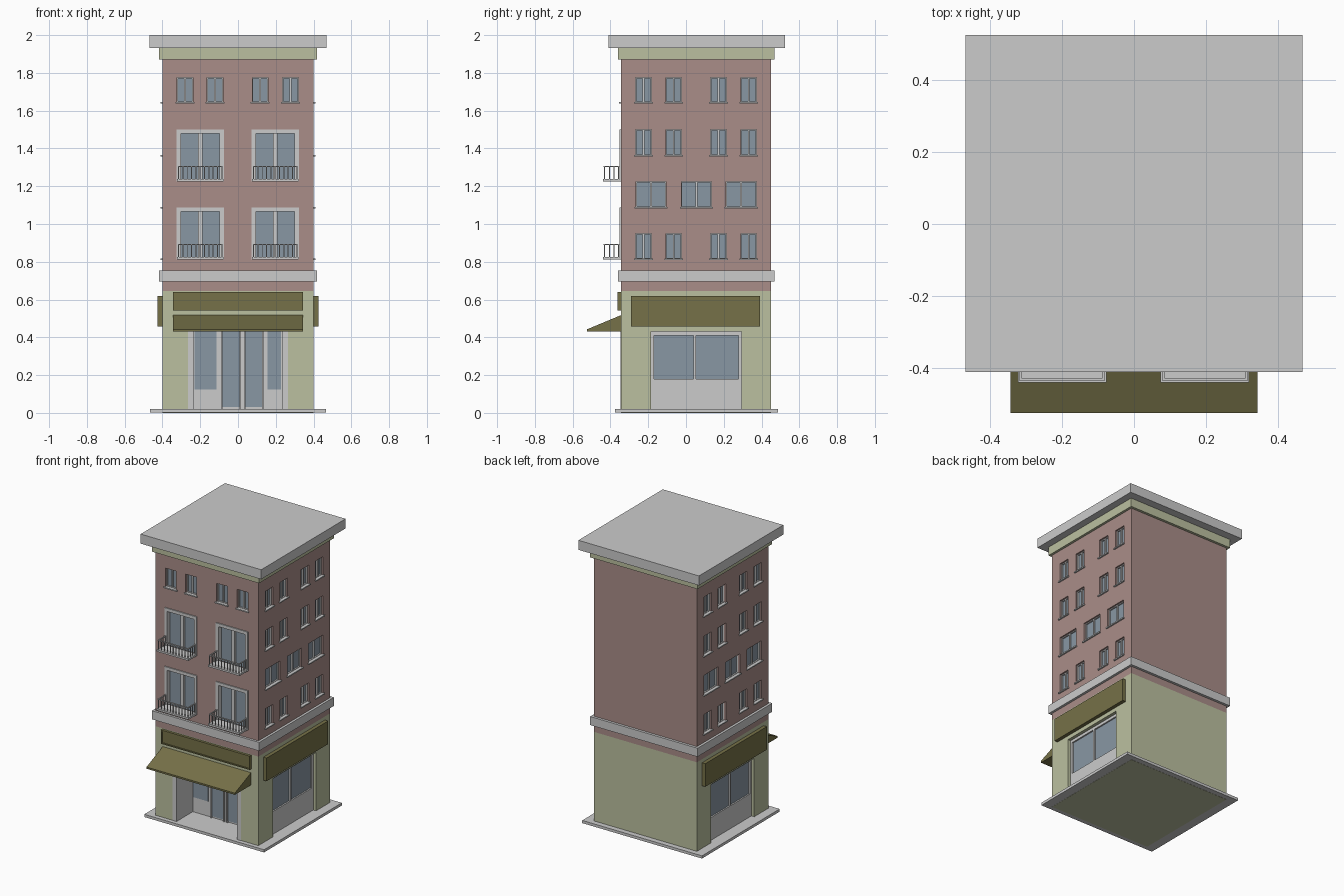
import bpy, bmesh
from mathutils import Matrix, Vector

if "Cube" in bpy.data.objects:
    bpy.data.objects.remove(bpy.data.objects["Cube"])


def material(name, rgb):
    m = bpy.data.materials.new(name)
    m.diffuse_color = (*rgb, 1)
    m.use_nodes = True
    m.node_tree.nodes["Principled BSDF"].inputs["Base Color"].default_value = m.diffuse_color
    return m


BRICK = material("brick", (0.40, 0.27, 0.25))
OLIVE = material("olive_render", (0.50, 0.53, 0.35))
SIGN = material("dark_olive", (0.18, 0.165, 0.065))
GLASS = material("glass", (0.25, 0.31, 0.37))
FRONT, RIGHT, LEFT = 0, 1, -1


def link(name, bm, mat=None):
    me = bpy.data.meshes.new(name)
    bm.to_mesh(me)
    bm.free()
    ob = bpy.data.objects.new(name, me)
    bpy.context.collection.objects.link(ob)
    if mat:
        me.materials.append(mat)
    return ob


def boxes(name, items, mat=None):
    """One object from boxes given as (x0, x1, y0, y1, z0, z1)."""
    bm = bmesh.new()
    for b in items:
        lo = Vector([min(b[i], b[i + 1]) for i in (0, 2, 4)])
        hi = Vector([max(b[i], b[i + 1]) for i in (0, 2, 4)])
        bmesh.ops.create_cube(bm, size=1, matrix=Matrix.Translation((lo + hi) / 2)
                              @ Matrix.Diagonal((*(hi - lo), 1)))
    return link(name, bm, mat)


def on_wall(wall, u0, u1, d0, d1, z0, z1):
    """Box on a wall: u along it, d outward from its surface."""
    if wall == FRONT:
        return (u0, u1, -0.345 - d0, -0.345 - d1, z0, z1)
    return (wall * (0.4 + d0), wall * (0.4 + d1), u0, u1, z0, z1)


def carve(ob, name, items):
    cutter = boxes(name, items)
    cutter.hide_render = True
    cutter.hide_viewport = False
    cutter.display_type = 'WIRE'
    mod = ob.modifiers.new("openings", 'BOOLEAN')
    mod.operation, mod.solver, mod.object = 'DIFFERENCE', 'EXACT', cutter


upper_cuts, ground_cuts, glass, frames, sills = [], [], [], [], []


def small_window(wall, u0, u1, z0, z1):
    upper_cuts.append(on_wall(wall, u0, u1, -0.03, 0.02, z0, z1))
    glass.append(on_wall(wall, u0, u1, -0.031, -0.022, z0, z1))
    m, w = (u0 + u1) / 2, 0.005
    for a, b in ((u0, u0 + w), (m - w, m + w), (u1 - w, u1)):
        frames.append(on_wall(wall, a, b, -0.03, -0.012, z0, z1))
    for a, b in ((z0, z0 + w), (z1 - w, z1)):
        frames.append(on_wall(wall, u0, u1, -0.03, -0.012, a, b))
    sills.append(on_wall(wall, u0 - 0.008, u1 + 0.008, -0.02, 0.01, z0 - 0.006, z0 + 0.002))


# Small windows on the front top floor and both sides
for c in (-0.28, -0.1225, 0.1175, 0.2775):
    small_window(FRONT, c - 0.042, c + 0.042, 1.643, 1.775)
for side in (LEFT, RIGHT):
    for z0, z1 in ((0.815, 0.95), (1.363, 1.5), (1.643, 1.775)):
        for c in (-0.225, -0.065, 0.172, 0.332):
            small_window(side, c - 0.042, c + 0.042, z0, z1)
    for c in (-0.185, 0.055, 0.292):
        small_window(side, c - 0.08, c + 0.08, 1.088, 1.225)

# Tall balcony windows with railings
slabs, rails = [], []
for c in (-0.2, 0.197):
    for z in (0.812, 1.225):
        t = z + 0.275
        upper_cuts.append(on_wall(FRONT, c - 0.104, c + 0.104, -0.035, 0.02, z, t - 0.02))
        glass.append(on_wall(FRONT, c - 0.104, c + 0.104, -0.036, -0.026, z, t - 0.02))
        for a, b in ((-0.125, -0.103), (0.103, 0.125)):
            frames.append(on_wall(FRONT, c + a, c + b, -0.03, 0.007, z, t))
        frames.append(on_wall(FRONT, c - 0.103, c + 0.103, -0.03, 0.007, t - 0.022, t))
        frames.append(on_wall(FRONT, c - 0.011, c + 0.011, -0.03, -0.01, z, t - 0.02))
        slabs.append(on_wall(FRONT, c - 0.123, c + 0.123, 0, 0.095, z, z + 0.013))
        top, r = z + 0.076, 0.0025
        rails.append(on_wall(FRONT, c - 0.118, c + 0.118, 0.084, 0.091, top, top + 0.006))
        for s in (-1, 1):
            u = c + s * 0.1145
            rails.append(on_wall(FRONT, u - 0.0035, u + 0.0035, 0, 0.084, top, top + 0.006))
            for d in (0.012, 0.036, 0.06):
                rails.append(on_wall(FRONT, u - r, u + r, d - r, d + r, z + 0.01, top))
        for i in range(11):
            u = c - 0.1145 + i * 0.0229
            rails.append(on_wall(FRONT, u - r, u + r, 0.085, 0.09, z + 0.01, top))
boxes("balcony_slabs", slabs)
boxes("balcony_railings", rails)

# Recessed shop entrance: side walls, back panel, ceiling, doors and windows
ground_cuts.append((-0.265, 0.265, -0.40, -0.15, 0.012, 0.45))
shop = [(s * 0.235, s * 0.266, -0.347, -0.15, 0.018, 0.45) for s in (-1, 1)]
shop.append((-0.236, 0.236, -0.165, -0.149, 0.018, 0.45))
for a in (-0.09, 0.008, 0.033, 0.128):
    shop.append((a, a + 0.008, -0.178, -0.16, 0.02, 0.44))
shop.append((-0.236, 0.236, -0.345, -0.16, 0.44, 0.452))
glass += [(-0.23, -0.115, -0.169, -0.16, 0.125, 0.44),
          (0.155, 0.228, -0.169, -0.16, 0.125, 0.44),
          (-0.084, 0.008, -0.169, -0.16, 0.03, 0.44),
          (0.039, 0.13, -0.169, -0.16, 0.03, 0.44)]
boxes("shop_entrance", shop)

# Side display windows
display = []
for side in (LEFT, RIGHT):
    ground_cuts.append(on_wall(side, -0.185, 0.295, -0.045, 0.03, 0.012, 0.43))
    for u0, u1, z0, z1 in ((-0.185, 0.295, 0.018, 0.18), (-0.185, 0.295, 0.41, 0.431),
                           (-0.185, -0.17, 0.18, 0.41), (0.04, 0.052, 0.18, 0.41),
                           (0.277, 0.295, 0.18, 0.41)):
        display.append(on_wall(side, u0, u1, -0.046, -0.022, z0, z1))
    glass.append(on_wall(side, -0.175, 0.28, -0.046, -0.032, 0.175, 0.415))
boxes("display_window_frames", display)

# Main walls with their openings
upper = boxes("upper_walls", [(-0.4, 0.4, -0.345, 0.45, 0.645, 1.88)], BRICK)
carve(upper, "upper_cutter", upper_cuts)
ground = boxes("ground_floor_walls", [(-0.4, 0.4, -0.345, 0.45, 0, 0.645)], OLIVE)
carve(ground, "ground_cutter", ground_cuts)
boxes("window_glass", glass, GLASS)
boxes("window_frames", frames)
boxes("window_sills", sills)

# Base, floor band, cornice and roof
boxes("base_slab", [(-0.465, 0.465, -0.375, 0.487, 0.001, 0.02)])
boxes("floor_band", [(-0.417, 0.417, -0.361, 0.468, 0.695, 0.755)])
boxes("cornice", [(-0.417, 0.417, -0.361, 0.468, 1.872, 1.935)], OLIVE)
boxes("roof_slab", [(-0.468, 0.468, -0.411, 0.525, 1.933, 2.0)])

# Blank sign boards: front board with a raised rim, plain side boards
sign = [on_wall(FRONT, -0.345, 0.345, 0, 0.012, 0.543, 0.64)]
for z in (0.543, 0.632):
    sign.append(on_wall(FRONT, -0.345, 0.345, 0.01, 0.018, z, z + 0.008))
for u in (-0.345, 0.337):
    sign.append(on_wall(FRONT, u, u + 0.008, 0.01, 0.018, 0.55, 0.633))
boxes("front_sign_board", sign, SIGN)
boxes("side_sign_boards", [on_wall(s, -0.29, 0.393, 0, 0.025, 0.458, 0.62)
                           for s in (LEFT, RIGHT)], SIGN)

# Sloped awning extruded from its side profile
bm = bmesh.new()
profile = ((-0.345, 0.517), (-0.525, 0.442), (-0.525, 0.43), (-0.345, 0.43))
face = bm.faces.new([bm.verts.new((-0.343, y, z)) for y, z in profile])
ext = bmesh.ops.extrude_face_region(bm, geom=[face])["geom"]
bmesh.ops.translate(bm, vec=(0.686, 0, 0),
                    verts=[v for v in ext if isinstance(v, bmesh.types.BMVert)])
bmesh.ops.recalc_face_normals(bm, faces=bm.faces)
link("awning", bm, SIGN)
